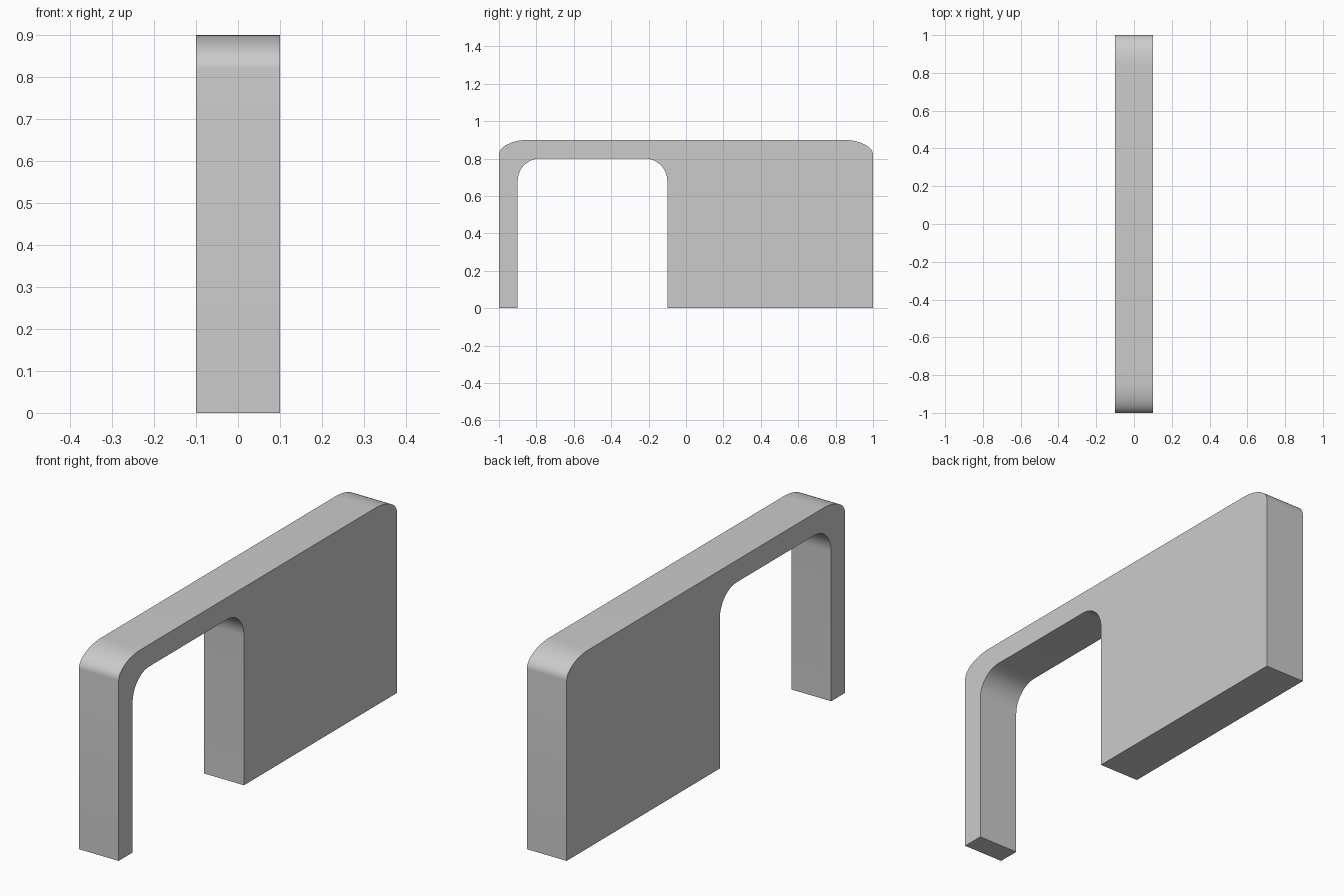
import bpy, bmesh, math

if "Cube" in bpy.data.objects:
    bpy.data.objects.remove(bpy.data.objects["Cube"])

HALF_WIDTH = 0.10
SEGMENTS = 14


def corner(cy, cz, ry, rz, start, end):
    """Points of an elliptical rounded corner, angles in degrees."""
    points = []
    for i in range(SEGMENTS + 1):
        a = math.radians(start + (end - start) * i / SEGMENTS)
        points.append((cy + ry * math.cos(a), cz + rz * math.sin(a)))
    return points


# Side outline: rounded outer top corners and the arched knee opening
OUT_Y, OUT_Z = 0.16, 0.08
IN_Y, IN_Z = 0.12, 0.12
outline = [(1.0, 0.0)]
outline += corner(1.0 - OUT_Y, 0.9 - OUT_Z, OUT_Y, OUT_Z, 0, 90)
outline += corner(-1.0 + OUT_Y, 0.9 - OUT_Z, OUT_Y, OUT_Z, 90, 180)
outline += [(-1.0, 0.0), (-0.9, 0.0)]
outline += corner(-0.9 + IN_Y, 0.8 - IN_Z, IN_Y, IN_Z, 180, 90)
outline += corner(-0.1 - IN_Y, 0.8 - IN_Z, IN_Y, IN_Z, 90, 0)
outline += [(-0.1, 0.0)]

# Desk body: one continuous slab holding leg, top and cabinet block
bm = bmesh.new()
side = bm.faces.new([bm.verts.new((-HALF_WIDTH, y, z)) for y, z in outline])
result = bmesh.ops.extrude_face_region(bm, geom=[side], use_keep_orig=True)
moved = [v for v in result["geom"] if isinstance(v, bmesh.types.BMVert)]
bmesh.ops.translate(bm, verts=moved, vec=(2 * HALF_WIDTH, 0, 0))
bmesh.ops.recalc_face_normals(bm, faces=bm.faces)

mesh = bpy.data.meshes.new("desk_body")
bm.to_mesh(mesh)
bm.free()
desk = bpy.data.objects.new("desk_body", mesh)
bpy.context.collection.objects.link(desk)

# Smooth the rounded corners, keep the slab edges sharp
bpy.context.view_layer.objects.active = desk
desk.select_set(True)
bpy.ops.object.shade_smooth_by_angle(angle=math.radians(30))
